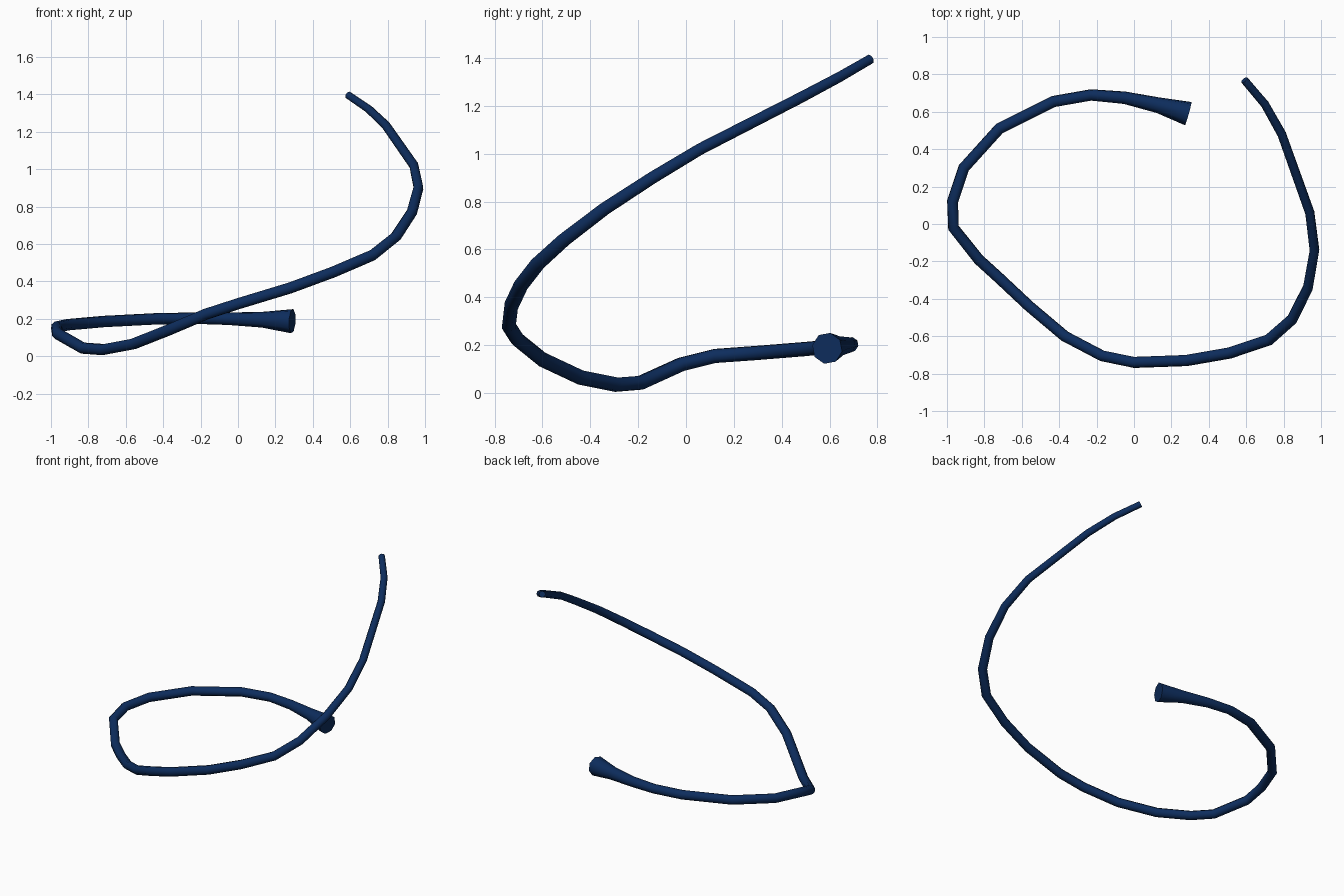
import bpy

cube = bpy.data.objects.get("Cube")
if cube:
    bpy.data.objects.remove(cube, do_unlink=True)

# Deep blue material
blue = bpy.data.materials.new("deep_blue")
blue.use_nodes = True
colour = (0.004, 0.026, 0.11, 1)
blue.diffuse_color = colour
blue.node_tree.nodes["Principled BSDF"].inputs["Base Color"].default_value = colour

# Centre line of the coil, from the raised thin tip round to the flared end
path = [
    (0.59, 0.77, 1.395), (0.70, 0.64, 1.32), (0.79, 0.48, 1.235),
    (0.94, 0.06, 1.02), (0.965, -0.14, 0.90), (0.93, -0.34, 0.77),
    (0.845, -0.51, 0.64), (0.72, -0.62, 0.54), (0.51, -0.69, 0.45),
    (0.28, -0.73, 0.365), (0.0, -0.74, 0.28), (-0.17, -0.705, 0.225),
    (-0.37, -0.60, 0.14), (-0.56, -0.44, 0.065), (-0.72, -0.29, 0.035),
    (-0.83, -0.19, 0.043), (-0.965, -0.02, 0.12), (-0.97, 0.12, 0.155),
    (-0.91, 0.30, 0.168), (-0.72, 0.51, 0.185), (-0.43, 0.655, 0.20),
    (-0.23, 0.69, 0.203), (-0.05, 0.675, 0.20), (0.13, 0.635, 0.195),
    (0.29, 0.59, 0.187),
]


def thickness(i):
    """Thin at the tip, even along the coil, flaring at the last rings."""
    from_end = len(path) - 1 - i
    flare = {0: 0.066, 1: 0.043, 2: 0.034}
    return flare.get(from_end, min(0.031, 0.021 + 0.0015 * i))


# Tapered eight-sided tube with closed ends
curve = bpy.data.curves.new("coiled_tube", "CURVE")
curve.dimensions = "3D"
curve.bevel_depth = 1.0
curve.bevel_resolution = 2
curve.use_fill_caps = True
spline = curve.splines.new("POLY")
spline.points.add(len(path) - 1)
for i, (point, position) in enumerate(zip(spline.points, path)):
    point.co = (*position, 1)
    point.radius = thickness(i)
curve.materials.append(blue)

tube = bpy.data.objects.new("coiled_tube", curve)
bpy.context.collection.objects.link(tube)
bpy.ops.object.select_all(action="DESELECT")
tube.select_set(True)
bpy.context.view_layer.objects.active = tube
bpy.ops.object.convert(target="MESH")
bpy.ops.object.shade_smooth_by_angle(angle=0.9)
